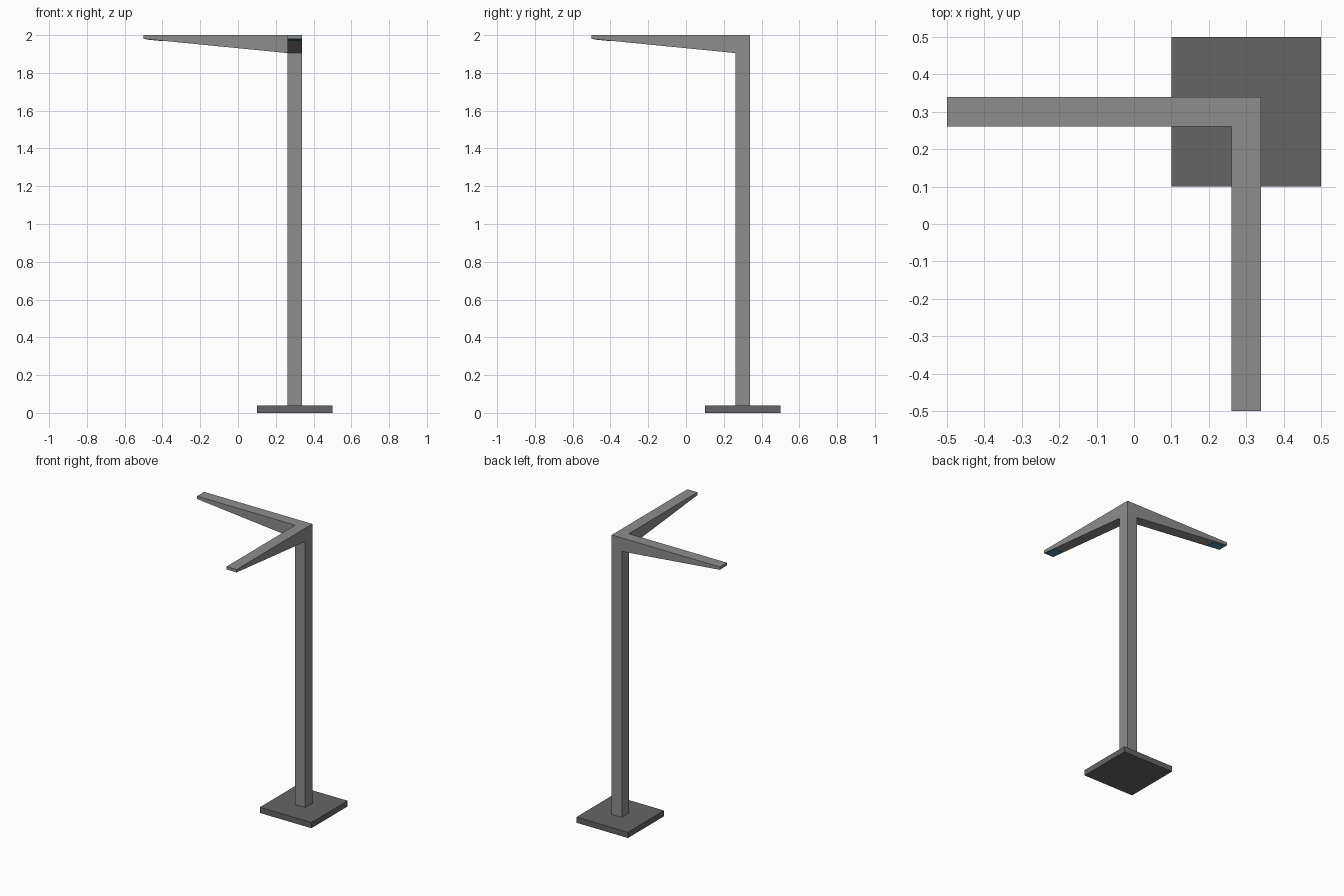
import bpy, bmesh
from mathutils import Vector

if "Cube" in bpy.data.objects:
    bpy.data.objects.remove(bpy.data.objects["Cube"])


def material(name, rgb):
    m = bpy.data.materials.new(name)
    m.diffuse_color = (*rgb, 1)
    m.use_nodes = True
    m.node_tree.nodes["Principled BSDF"].inputs["Base Color"].default_value = m.diffuse_color
    return m


STEEL = material("mid grey steel", (0.27, 0.27, 0.27))
BASE = material("dark grey base", (0.13, 0.13, 0.13))
LAMP = material("blue lamp glass", (0.06, 0.30, 0.45))

C, H = 0.30, 0.039            # post centre and half width
TIP = -0.5                    # arm end
Z_ARM, Z_TIP, Z_TOP = 1.905, 1.98, 2.0


def finish(bm, name, mat):
    bmesh.ops.recalc_face_normals(bm, faces=bm.faces)
    me = bpy.data.meshes.new(name)
    bm.to_mesh(me)
    bm.free()
    me.materials.append(mat)
    ob = bpy.data.objects.new(name, me)
    bpy.context.collection.objects.link(ob)
    return ob


def box(bm, lo, hi):
    lo, hi = Vector(lo), Vector(hi)
    verts = bmesh.ops.create_cube(bm, size=1)["verts"]
    for v in verts:
        v.co = Vector(((lo[i] + hi[i]) / 2 + v.co[i] * (hi[i] - lo[i])) for i in range(3))


# Base plate
bm = bmesh.new()
box(bm, (0.1, 0.1, 0), (0.5, 0.5, 0.04))
finish(bm, "base_plate", BASE)

# Post with two tapered arms pulled out of its head
bm = bmesh.new()
box(bm, (C - H, C - H, 0.04), (C + H, C + H, Z_TOP))
bmesh.ops.bisect_plane(bm, geom=bm.verts[:] + bm.edges[:] + bm.faces[:],
                       plane_co=(0, 0, Z_ARM), plane_no=(0, 0, 1))
bm.normal_update()
for axis in (0, 1):
    face = next(f for f in bm.faces if f.normal[axis] < -0.9
                and f.calc_center_median().z > Z_ARM
                and abs(f.calc_center_median()[axis] - (C - H)) < 0.001)
    tip = bmesh.ops.extrude_discrete_faces(bm, faces=[face])["faces"][0]
    for v in tip.verts:
        v.co[axis] = TIP
        v.co.z = Z_TOP if v.co.z > Z_ARM + 0.01 else Z_TIP
    bm.normal_update()
finish(bm, "post_and_arms", STEEL)

# Thin lamp panels lying on the sloped underside near each tip
slope = (Z_ARM - Z_TIP) / (C - H - TIP)
for axis, name in ((0, "left_lamp_panel"), (1, "front_lamp_panel")):
    bm = bmesh.new()
    lo, hi = [C - 0.031, C - 0.031, -0.002], [C + 0.031, C + 0.031, 0.001]
    lo[axis], hi[axis] = TIP + 0.012, TIP + 0.105
    box(bm, lo, hi)
    for v in bm.verts:
        v.co.z += Z_TIP + slope * (v.co[axis] - TIP)
    finish(bm, name, LAMP)
